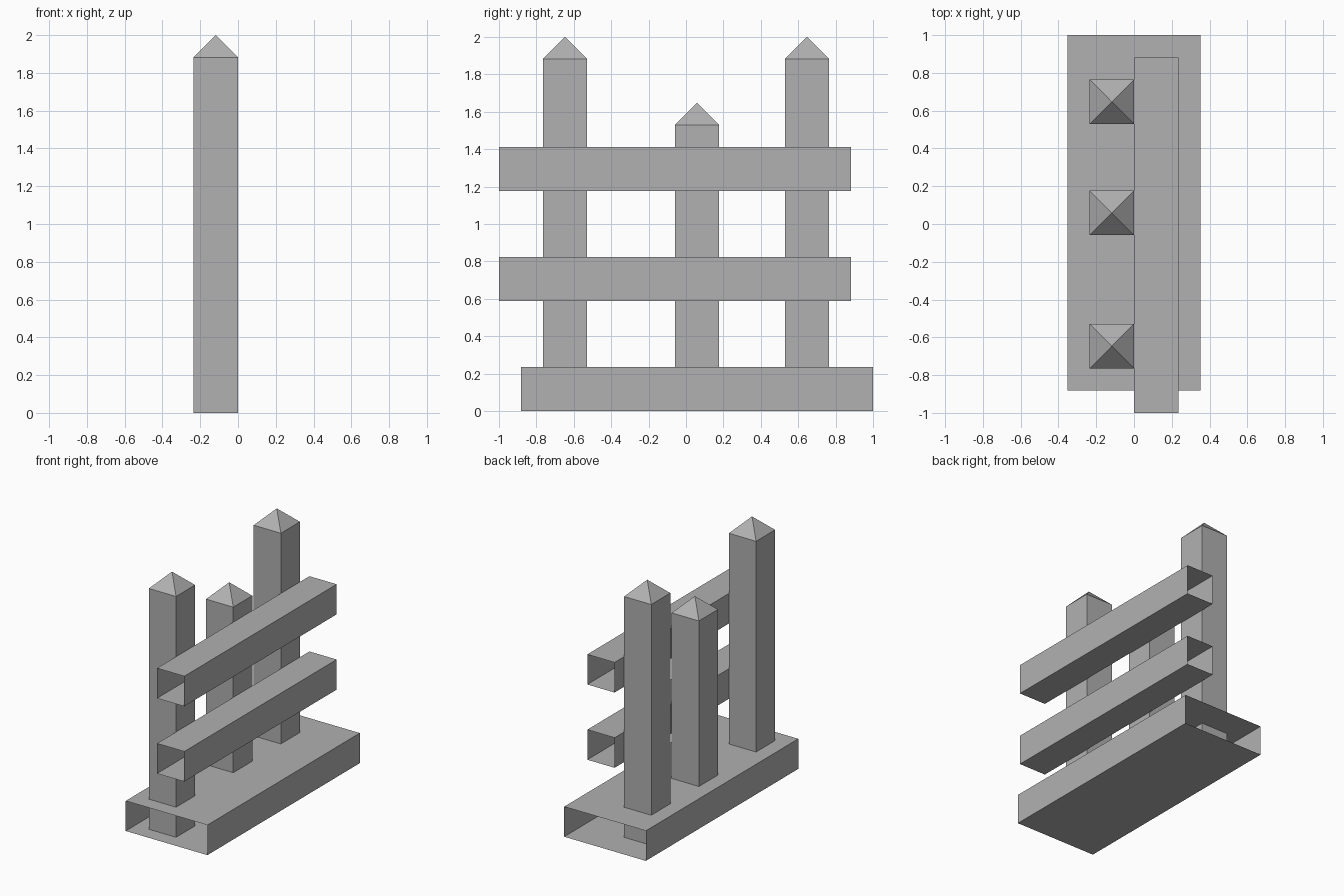
import bpy
import bmesh

if "Cube" in bpy.data.objects:
    bpy.data.objects.remove(bpy.data.objects["Cube"])

U = 2 / 17  # grid module the whole fence is laid out on

# Dark grey paint shared by all parts
grey = bpy.data.materials.new("dark_grey")
grey.diffuse_color = (0.44, 0.44, 0.44, 1)
grey.use_nodes = True
grey.node_tree.nodes["Principled BSDF"].inputs["Base Color"].default_value = grey.diffuse_color


def finish(name, bm):
    bmesh.ops.recalc_face_normals(bm, faces=bm.faces)
    mesh = bpy.data.meshes.new(name)
    bm.to_mesh(mesh)
    bm.free()
    mesh.materials.append(grey)
    bpy.context.collection.objects.link(bpy.data.objects.new(name, mesh))


def sleeve(bm, ring_a, ring_b):
    """Join two four-point rings with side walls, leaving the ends open."""
    a = [bm.verts.new(p) for p in ring_a]
    b = [bm.verts.new(p) for p in ring_b]
    for i in range(4):
        j = (i + 1) % 4
        bm.faces.new((a[i], a[j], b[j], b[i]))
    return b


def beam(name, x0, x1, y0, y1, z0, z1):
    """Hollow board running along y, open at both ends."""
    bm = bmesh.new()
    section = [(x0, z0), (x1, z0), (x1, z1), (x0, z1)]
    sleeve(bm, [(x * U, y0 * U, z * U) for x, z in section],
           [(x * U, y1 * U, z * U) for x, z in section])
    finish(name, bm)


def post(name, y, height):
    """Square post with a pyramid tip."""
    bm = bmesh.new()
    section = [(-2, y - 1), (0, y - 1), (0, y + 1), (-2, y + 1)]
    top = sleeve(bm, [(px * U, py * U, 0) for px, py in section],
                 [(px * U, py * U, height * U) for px, py in section])
    apex = bm.verts.new((-U, y * U, (height + 1) * U))
    for i in range(4):
        bm.faces.new((top[i], top[(i + 1) % 4], apex))
    finish(name, bm)


# Base board
beam("base", -3, 3, -7.5, 8.5, 0, 2)

# Two horizontal rails
for name, z in (("lower_rail", 5), ("upper_rail", 10)):
    beam(name, 0, 2, -8.5, 7.5, z, z + 2)

# Three pointed posts, the middle one shorter
for name, y, height in (("front_post", -5.5, 16), ("middle_post", 0.5, 13), ("back_post", 5.5, 16)):
    post(name, y, height)
